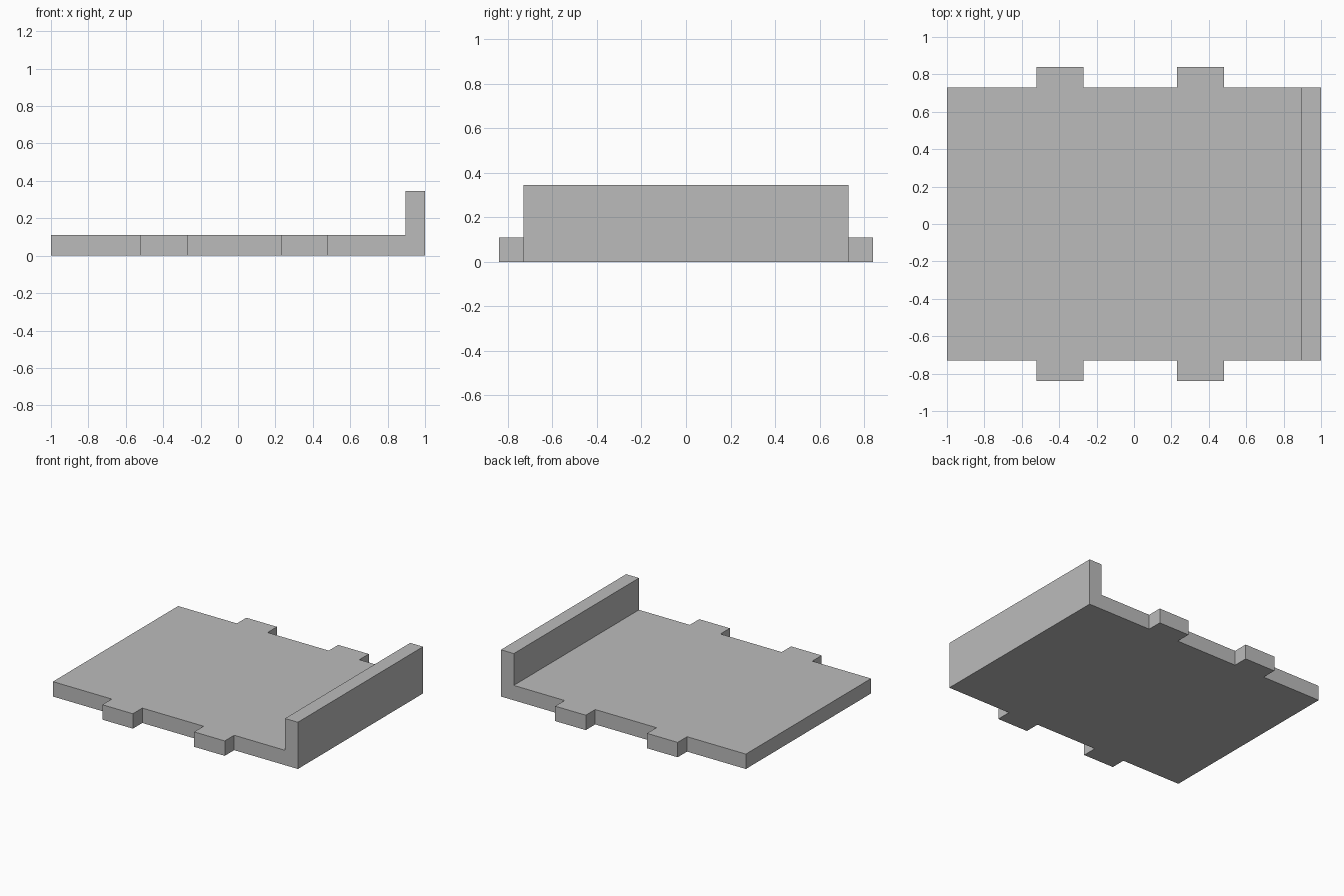
import bpy
import bmesh
from mathutils import Vector

cube = bpy.data.objects.get("Cube")
if cube:
    bpy.data.objects.remove(cube, do_unlink=True)

# Single plain grey material
grey = bpy.data.materials.new("plain grey")
grey.use_nodes = True
colour = (0.5, 0.5, 0.5, 1)
grey.diffuse_color = colour
grey.node_tree.nodes["Principled BSDF"].inputs["Base Color"].default_value = colour

LENGTH, HALF_WIDTH, TAB_REACH = 1.0, 0.73, 0.84
FLOOR_TOP, WALL_TOP, WALL_INNER = 0.11, 0.345, 0.895


def extruded(name, profile, depth):
    """Extrude a closed outline of points into a solid."""
    bm = bmesh.new()
    face = bm.faces.new([bm.verts.new(p) for p in profile])
    grown = bmesh.ops.extrude_face_region(bm, geom=[face])["geom"]
    verts = [v for v in grown if isinstance(v, bmesh.types.BMVert)]
    bmesh.ops.translate(bm, verts=verts, vec=Vector(depth))
    bmesh.ops.recalc_face_normals(bm, faces=bm.faces)
    mesh = bpy.data.meshes.new(name)
    bm.to_mesh(mesh)
    bm.free()
    mesh.materials.append(grey)
    obj = bpy.data.objects.new(name, mesh)
    bpy.context.collection.objects.link(obj)
    return obj


# Floor plate and upright end wall as one L-shaped section
section = [(-LENGTH, 0), (LENGTH, 0), (LENGTH, WALL_TOP),
           (WALL_INNER, WALL_TOP), (WALL_INNER, FLOOR_TOP), (-LENGTH, FLOOR_TOP)]
extruded("floor_and_end_wall", [(x, -HALF_WIDTH, z) for x, z in section],
         (0, 2 * HALF_WIDTH, 0))

# Two joining tabs on each long edge
for side, sign in (("front", -1), ("back", 1)):
    for place, x0, x1 in (("right", -0.52, -0.27), ("left", 0.23, 0.48)):
        outline = [(x0, 0), (x1, 0), (x1, FLOOR_TOP), (x0, FLOOR_TOP)]
        extruded(f"{side}_{place}_tab",
                 [(x, sign * HALF_WIDTH, z) for x, z in outline],
                 (0, sign * (TAB_REACH - HALF_WIDTH), 0))
